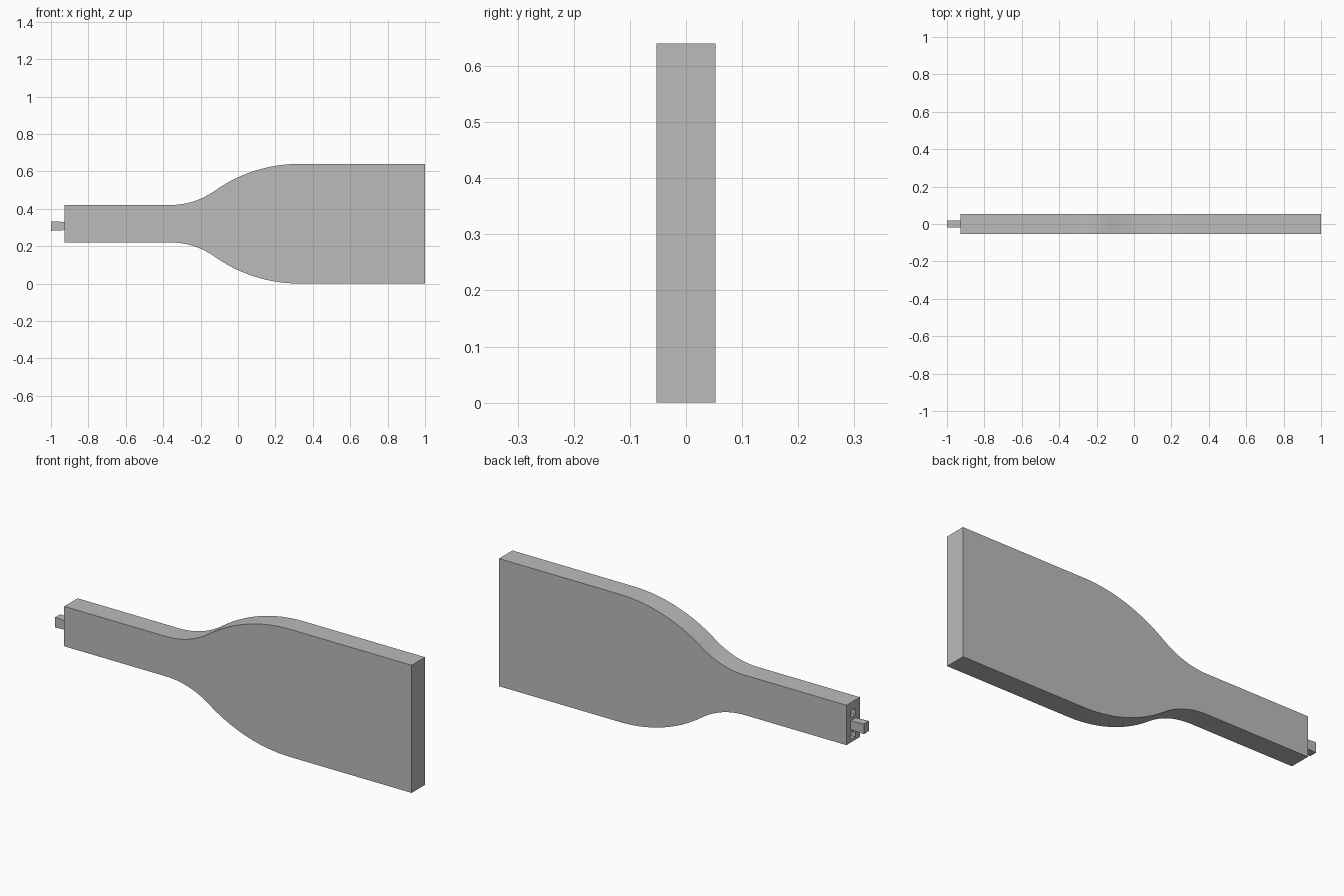
import bpy
import bmesh
import math

cube = bpy.data.objects.get("Cube")
if cube:
    bpy.data.objects.remove(cube, do_unlink=True)

grey = bpy.data.materials.new("plain grey")
grey.use_nodes = True
grey.diffuse_color = (0.5, 0.5, 0.5, 1)
grey.node_tree.nodes["Principled BSDF"].inputs["Base Color"].default_value = grey.diffuse_color

MID = 0.32          # height of the long axis
NECK, BLADE = 0.1, 0.32   # half heights
HALF = 0.053        # half thickness
END = -0.927        # end of the neck


def add_object(name, bm):
    bmesh.ops.recalc_face_normals(bm, faces=bm.faces)
    mesh = bpy.data.meshes.new(name)
    bm.to_mesh(mesh)
    bm.free()
    mesh.materials.append(grey)
    obj = bpy.data.objects.new(name, mesh)
    bpy.context.collection.objects.link(obj)
    return obj


def box(name, low, high):
    bm = bmesh.new()
    bmesh.ops.create_cube(bm, size=1)
    for v in bm.verts:
        v.co = [a + (c + 0.5) * (b - a) for a, b, c in zip(low, high, v.co)]
    return add_object(name, bm)


def shoulder(steps=14):
    """Two tangent arcs that widen the neck into the blade."""
    inner, outer = 0.41, 0.78
    rise = BLADE - NECK
    run = math.sqrt(2 * (inner + outer) * rise - rise ** 2)
    start = 0.327 - run
    turn = math.asin(run / (inner + outer))
    angles = [turn * i / steps for i in range(steps + 1)]
    lower = [(start + inner * math.sin(a), NECK + inner * (1 - math.cos(a))) for a in angles]
    upper = [(start + run - outer * math.sin(a), BLADE - outer * (1 - math.cos(a)))
             for a in reversed(angles)]
    return lower + upper[1:]


# Flat paddle: outline mirrored about its axis, then extruded in depth
half = [(END, NECK)] + shoulder() + [(1, BLADE)]
outline = [(x, MID + h) for x, h in half] + [(x, MID - h) for x, h in reversed(half)]
bm = bmesh.new()
face = bm.faces.new([bm.verts.new((x, -HALF, z)) for x, z in outline])
solid = bmesh.ops.extrude_face_region(bm, geom=[face])
bmesh.ops.translate(bm, vec=(0, 2 * HALF, 0),
                    verts=[v for v in solid["geom"] if isinstance(v, bmesh.types.BMVert)])
body = add_object("paddle_body", bm)

# Two small sockets sunk into the neck end
for label, z in (("upper", 0.362), ("lower", 0.25)):
    cutter = box(label + "_socket_cutter", (END - 0.05, -0.018, z - 0.016),
                 (END + 0.05, 0.018, z + 0.016))
    cutter.hide_render = True
    cutter.hide_viewport = True
    cut = body.modifiers.new(label + "_socket", "BOOLEAN")
    cut.operation = "DIFFERENCE"
    cut.solver = "EXACT"
    cut.object = cutter

# Smooth curved edges, crisp corners
bpy.context.view_layer.objects.active = body
body.select_set(True)
bpy.ops.object.shade_smooth_by_angle(angle=math.radians(30))
body.select_set(False)

# Tab sticking out of the neck end, slightly narrower at its root
tab = box("end_tab", (-1, -0.02, 0.282), (END + 0.01, 0.02, 0.333))
for v in tab.data.vertices:
    if v.co.x > END:
        v.co.z += 0.004 if v.co.z < 0.3 else -0.004
